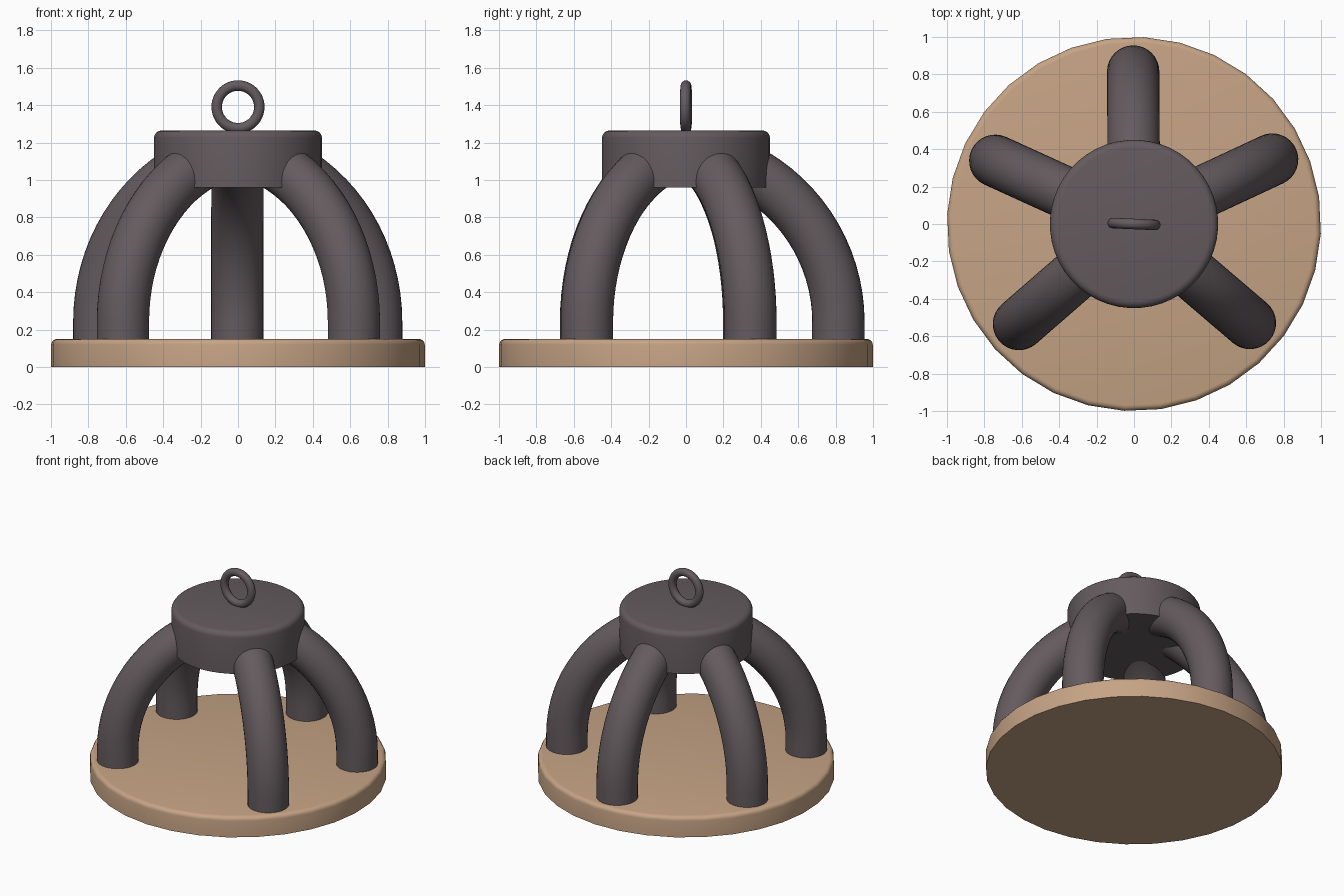
import bpy, bmesh, math
from mathutils import Matrix, Vector

if "Cube" in bpy.data.objects:
    bpy.data.objects.remove(bpy.data.objects["Cube"])


def material(name, rgb):
    m = bpy.data.materials.new(name)
    m.diffuse_color = (*rgb, 1)
    m.use_nodes = True
    m.node_tree.nodes["Principled BSDF"].inputs["Base Color"].default_value = m.diffuse_color
    return m


tan = material("tan board", (0.565, 0.370, 0.235))
dark = material("dark grey metal", (0.127, 0.104, 0.112))


def finish(name, bm, mat, angle=35):
    bmesh.ops.recalc_face_normals(bm, faces=bm.faces)
    me = bpy.data.meshes.new(name)
    bm.to_mesh(me)
    bm.free()
    ob = bpy.data.objects.new(name, me)
    bpy.context.collection.objects.link(ob)
    me.materials.append(mat)
    bpy.ops.object.select_all(action='DESELECT')
    ob.select_set(True)
    bpy.context.view_layer.objects.active = ob
    bpy.ops.object.shade_smooth_by_angle(angle=math.radians(angle))
    return ob


def disc(name, radius, z0, z1, bevel, sides, mat):
    """Disc with a rounded top rim and a sharp bottom rim."""
    bm = bmesh.new()
    place = Matrix.Translation((0, 0, (z0 + z1) / 2)) @ Matrix.Rotation(math.radians(-3), 4, 'Z')
    bmesh.ops.create_cone(bm, cap_ends=True, segments=sides, radius1=radius,
                          radius2=radius, depth=z1 - z0, matrix=place)
    rim = [e for e in bm.edges if all(v.co.z > z1 - 1e-4 for v in e.verts)]
    bmesh.ops.bevel(bm, geom=rim, offset=bevel, segments=4, profile=0.5, affect='EDGES')
    return finish(name, bm, mat)


def tube(name, path, radius, sides, mat, closed=False):
    """Sweep a circle along (distance, height, tilt) points in the XZ plane."""
    bm = bmesh.new()
    rings = []
    for r, z, tilt in path:
        out = Vector((math.cos(tilt), 0, math.sin(tilt)))
        ring = []
        for i in range(sides):
            a = 2 * math.pi * i / sides
            ring.append(bm.verts.new(Vector((r, 0, z)) + out * radius * math.cos(a)
                                     + Vector((0, radius * math.sin(a), 0))))
        rings.append(ring)
    pairs = list(zip(rings, rings[1:])) + ([(rings[-1], rings[0])] if closed else [])
    for a, b in pairs:
        for i in range(sides):
            j = (i + 1) % sides
            bm.faces.new((a[i], a[j], b[j], b[i]))
    if not closed:
        bm.faces.new(rings[0])
        bm.faces.new(rings[-1])
    return finish(name, bm, mat)


# Round board and the hub above it
disc("base_board", 1.0, 0.0, 0.15, 0.03, 32, tan)
disc("hub", 0.45, 0.96, 1.265, 0.04, 48, dark)

# Curved legs: short upright foot, then an arc running into the hub
arc_r, arc_x, arc_z = 0.92, -0.105, 0.24
leg_path = [(arc_x + arc_r, 0.12, 0.0)]
for k in range(17):
    t = math.radians(68) * k / 16
    leg_path.append((arc_x + arc_r * math.cos(t), arc_z + arc_r * math.sin(t), t))
for n, heading in enumerate((90.3, 25, 155.5, 221, 319.5)):
    leg = tube(f"leg_{n + 1}", leg_path, 0.14, 32, dark)
    leg.rotation_euler.z = math.radians(heading)

# Hanging ring on top of the hub
ring_path = []
for k in range(48):
    t = 2 * math.pi * k / 48
    ring_path.append((0.114 * math.cos(t), 1.391 + 0.114 * math.sin(t), t))
ring = tube("hanging_ring", ring_path, 0.028, 16, dark, closed=True)
ring.rotation_euler.z = math.radians(-2.5)
